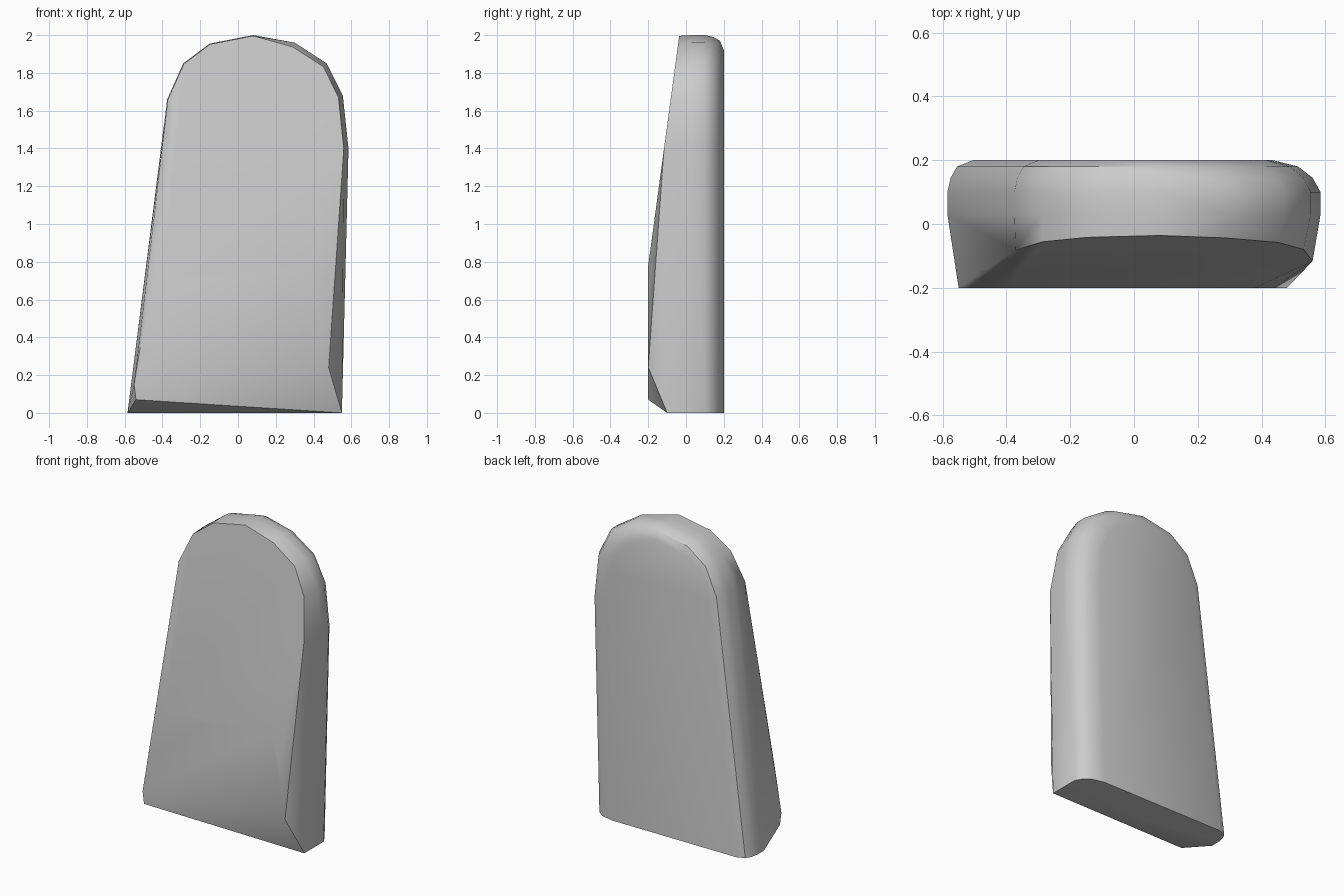
import bpy
import bmesh
import math
from mathutils import Vector

cube = bpy.data.objects.get("Cube")
if cube:
    bpy.data.objects.remove(cube, do_unlink=True)

# Leaning arched outline of the slab, as x and z
OUTLINE = [(-0.585, 0), (-0.375, 1.66), (-0.29, 1.85), (-0.15, 1.955), (0.08, 2.0),
           (0.3, 1.96), (0.47, 1.85), (0.555, 1.68), (0.585, 1.4), (0.55, 0)]


def inset_point(x, z, inset):
    """Move an outline point towards the arch centre, or straight inwards lower down."""
    point = Vector((x, z))
    inward = point - Vector((0.08, min(z, 1.5)))
    return point - inward.normalized() * inset


points = []

# Rounded rim and flat back: depth, inset on the left, inset on the right
for y, left, right in [(0.03, 0, 0), (0.1, 0, 0), (0.145, 0.01, 0.025),
                       (0.18, 0.03, 0.07), (0.2, 0.08, 0.15)]:
    for x, z in OUTLINE:
        lean = min(1, max(0, (x - 0.08) / 0.4))
        px, pz = inset_point(x, z, left + (right - left) * lean)
        points.append((px, y, pz))

# Sloping upper front, with a tight edge around the arch
for x, z in OUTLINE[1:-1]:
    px, pz = inset_point(x, z, 0.004 if x < 0.3 else 0.025)
    points.append((px, -0.2 + 0.135 * (pz - 0.78), pz))

# Upright lower front and the slanted cut below it
for x, z in [(-0.54, 0.07), (-0.55, 0.15), (-0.5, 0.45), (-0.44, 0.66),
             (-0.4, 0.72), (0.38, 0.78), (0.44, 0.6), (0.48, 0.24)]:
    points.append((x, -0.2, z))
points.append((0.55, -0.1, 0))

# Wrap the points into one solid
bm = bmesh.new()
for co in points:
    bm.verts.new(co)
result = bmesh.ops.convex_hull(bm, input=bm.verts)
loose = [v for v in bm.verts if not v.link_faces]
bmesh.ops.delete(bm, geom=loose, context='VERTS')
bmesh.ops.dissolve_limit(bm, angle_limit=math.radians(1),
                         verts=bm.verts, edges=bm.edges)
bmesh.ops.recalc_face_normals(bm, faces=bm.faces)
mesh = bpy.data.meshes.new("stone_slab")
bm.to_mesh(mesh)
bm.free()

slab = bpy.data.objects.new("stone_slab", mesh)
bpy.context.collection.objects.link(slab)

# Plain grey stone
GREY = (0.6, 0.6, 0.6, 1)
stone = bpy.data.materials.new("grey_stone")
stone.use_nodes = True
stone.diffuse_color = GREY
stone.node_tree.nodes["Principled BSDF"].inputs["Base Color"].default_value = GREY
mesh.materials.append(stone)

bpy.ops.object.select_all(action='DESELECT')
slab.select_set(True)
bpy.context.view_layer.objects.active = slab
bpy.ops.object.shade_smooth_by_angle(angle=math.radians(30))
